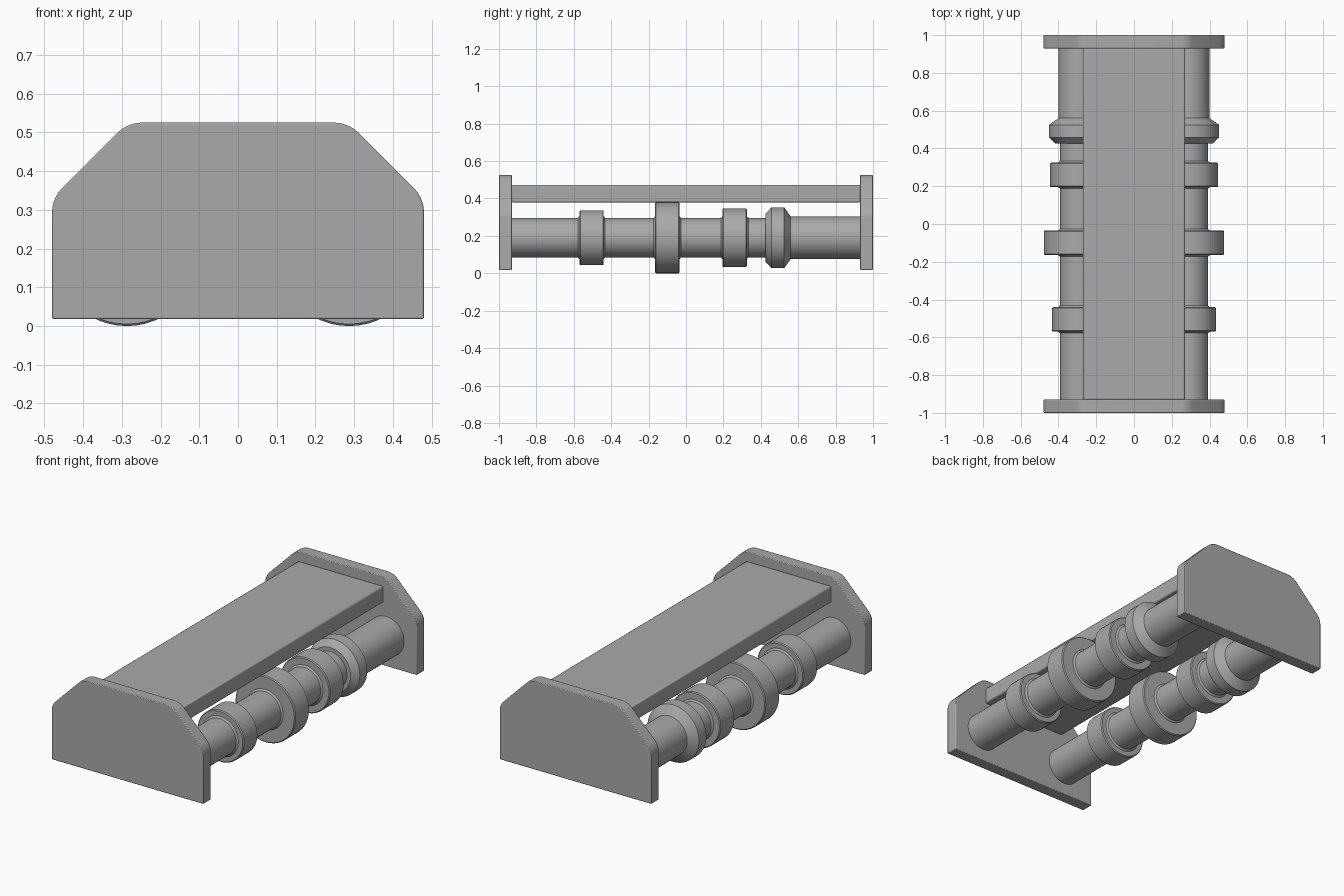
import bpy, bmesh, math

if "Cube" in bpy.data.objects:
    bpy.data.objects.remove(bpy.data.objects["Cube"])

grey = bpy.data.materials.new("plain grey")
grey.diffuse_color = (0.4, 0.4, 0.4, 1)
grey.use_nodes = True
grey.node_tree.nodes["Principled BSDF"].inputs["Base Color"].default_value = grey.diffuse_color


def finish(name, bm, angle=30):
    bmesh.ops.recalc_face_normals(bm, faces=bm.faces[:])
    me = bpy.data.meshes.new(name)
    bm.to_mesh(me)
    bm.free()
    me.materials.append(grey)
    ob = bpy.data.objects.new(name, me)
    bpy.context.collection.objects.link(ob)
    bpy.ops.object.select_all(action='DESELECT')
    bpy.context.view_layer.objects.active = ob
    ob.select_set(True)
    bpy.ops.object.shade_smooth_by_angle(angle=math.radians(angle))
    return ob


def bevel(ob, width, segments=2):
    m = ob.modifiers.new("bevel", 'BEVEL')
    m.width, m.segments = width, segments
    m.limit_method = 'ANGLE'
    m.angle_limit = math.radians(40)


def lathe(name, profile, cx, cz, n=48):
    """Spin a (y, radius) profile around a lengthwise axis."""
    bm = bmesh.new()
    rings = []
    for y, r in profile:
        rings.append([bm.verts.new((cx + r * math.cos(math.tau * i / n), y,
                                    cz + r * math.sin(math.tau * i / n))) for i in range(n)])
    for a, b in zip(rings, rings[1:]):
        for i in range(n):
            j = (i + 1) % n
            bm.faces.new((a[i], a[j], b[j], b[i]))
    bm.faces.new(rings[0])
    bm.faces.new(rings[-1])
    return finish(name, bm)


# End plates: rectangle with cut, rounded upper corners
def end_plate(name, y0, y1):
    pts = [(-0.48, 0.018), (0.48, 0.018), (0.48, 0.33), (0.285, 0.525),
           (-0.285, 0.525), (-0.48, 0.33)]
    bm = bmesh.new()
    vs = [bm.verts.new((x, y0, z)) for x, z in pts]
    bm.faces.new(vs)
    bmesh.ops.bevel(bm, geom=vs[2:], offset=0.032, segments=5,
                    profile=0.5, affect='VERTICES')
    ext = bmesh.ops.extrude_face_region(bm, geom=bm.faces[:])
    for v in ext["geom"]:
        if isinstance(v, bmesh.types.BMVert):
            v.co.y = y1
    bevel(finish(name, bm), 0.004)


end_plate("front_plate", -1.0, -0.93)
end_plate("back_plate", 0.93, 1.0)

# Top board between the plates
bm = bmesh.new()
bmesh.ops.create_cube(bm, size=1)
for v in bm.verts:
    v.co = (v.co.x * 0.54, v.co.y * 1.864, v.co.z * 0.094 + 0.425)
bevel(finish("top_board", bm), 0.008)

# Twin shafts, each one turned profile with three collars and a tapered ring
R, e = 0.105, 0.005
profile = [(-0.935, R)]
for y0, y1, r in [(-0.57, -0.44, 0.147), (-0.165, -0.035, 0.19), (0.195, 0.325, 0.157)]:
    profile += [(y0 - 0.008, R), (y0, R + 0.01), (y0, r - e), (y0 + e, r),
                (y1 - e, r), (y1, r - e), (y1, R + 0.01), (y1 + 0.008, R)]
profile += [(0.425, R), (0.425, 0.128), (0.458, 0.163), (0.525, 0.163),
            (0.56, 0.113), (0.935, 0.113)]
for side, x in (("left", -0.287), ("right", 0.287)):
    lathe(side + "_shaft", profile, x, 0.19)
